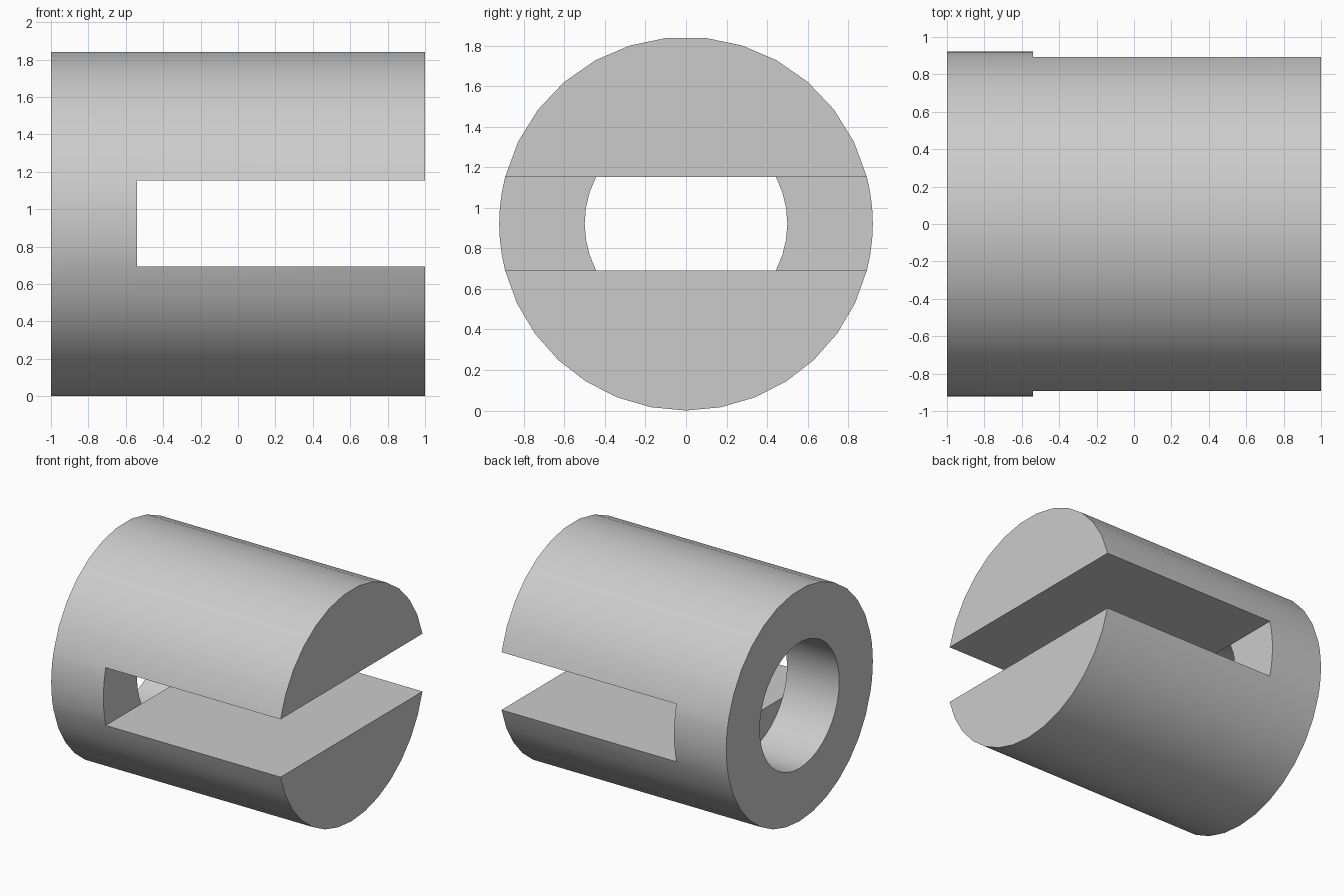
import bpy, bmesh
from math import asin, pi, sin, cos

cube = bpy.data.objects.get("Cube")
if cube:
    bpy.data.objects.remove(cube)

RADIUS, BORE, HALF_SLOT = 0.922, 0.5, 0.23
BACK, SLOT_END, TIP = -1.0, -0.54, 1.0
SIDE, TOP, BOTTOM = 6, 13, 14          # segments per arc

bm = bmesh.new()


def ring(r, x):
    """Circle around the x axis with vertices exactly on the slot edges."""
    a = asin(HALF_SLOT / r)
    arcs = [(-a, a, SIDE), (a, pi - a, TOP),
            (pi - a, pi + a, SIDE), (pi + a, 2 * pi - a, BOTTOM)]
    angles = [s + (e - s) * i / n for s, e, n in arcs for i in range(n)]
    return [bm.verts.new((x, r * cos(t), RADIUS + r * sin(t))) for t in angles]


def strip(a, b, closed=False):
    count = len(a) if closed else len(a) - 1
    for i in range(count):
        j = (i + 1) % len(a)
        bm.faces.new((a[i], a[j], b[j], b[i]))


def arc(loop, start, count):
    return [loop[(start + i) % len(loop)] for i in range(count + 1)]


# Collar: outer wall, rear annulus and bore
outer_back, outer_mid = ring(RADIUS, BACK), ring(RADIUS, SLOT_END)
bore_back, bore_mid = ring(BORE, BACK), ring(BORE, SLOT_END)
outer_tip = ring(RADIUS, TIP)
strip(outer_back, outer_mid, True)
strip(bore_back, outer_back, True)
strip(bore_mid, bore_back, True)

# Slot end walls on both sides of the bore
for start in (0, SIDE + TOP):
    strip(arc(bore_mid, start, SIDE), arc(outer_mid, start, SIDE))

# Upper and lower jaws, closing the bore outside the slot
for start, count in ((SIDE, TOP), (2 * SIDE + TOP, BOTTOM)):
    mid, tip = arc(outer_mid, start, count), arc(outer_tip, start, count)
    inner = arc(bore_mid, start, count)
    strip(mid, tip)
    bm.faces.new(tip)
    bm.faces.new(inner)
    bm.faces.new((mid[0], tip[0], tip[-1], mid[-1], inner[-1], inner[0]))

bmesh.ops.delete(bm, geom=[v for v in bm.verts if not v.link_faces], context='VERTS')
bmesh.ops.recalc_face_normals(bm, faces=bm.faces)
mesh = bpy.data.meshes.new("slotted_sleeve")
bm.to_mesh(mesh)
bm.free()

sleeve = bpy.data.objects.new("slotted_sleeve", mesh)
bpy.context.collection.objects.link(sleeve)

# Plain grey metal
grey = bpy.data.materials.new("plain_grey")
grey.use_nodes = True
color = (0.6, 0.6, 0.6, 1)
grey.diffuse_color = color
grey.node_tree.nodes["Principled BSDF"].inputs["Base Color"].default_value = color
mesh.materials.append(grey)

bpy.ops.object.select_all(action='DESELECT')
sleeve.select_set(True)
bpy.context.view_layer.objects.active = sleeve
bpy.ops.object.shade_smooth_by_angle(angle=pi / 6)
